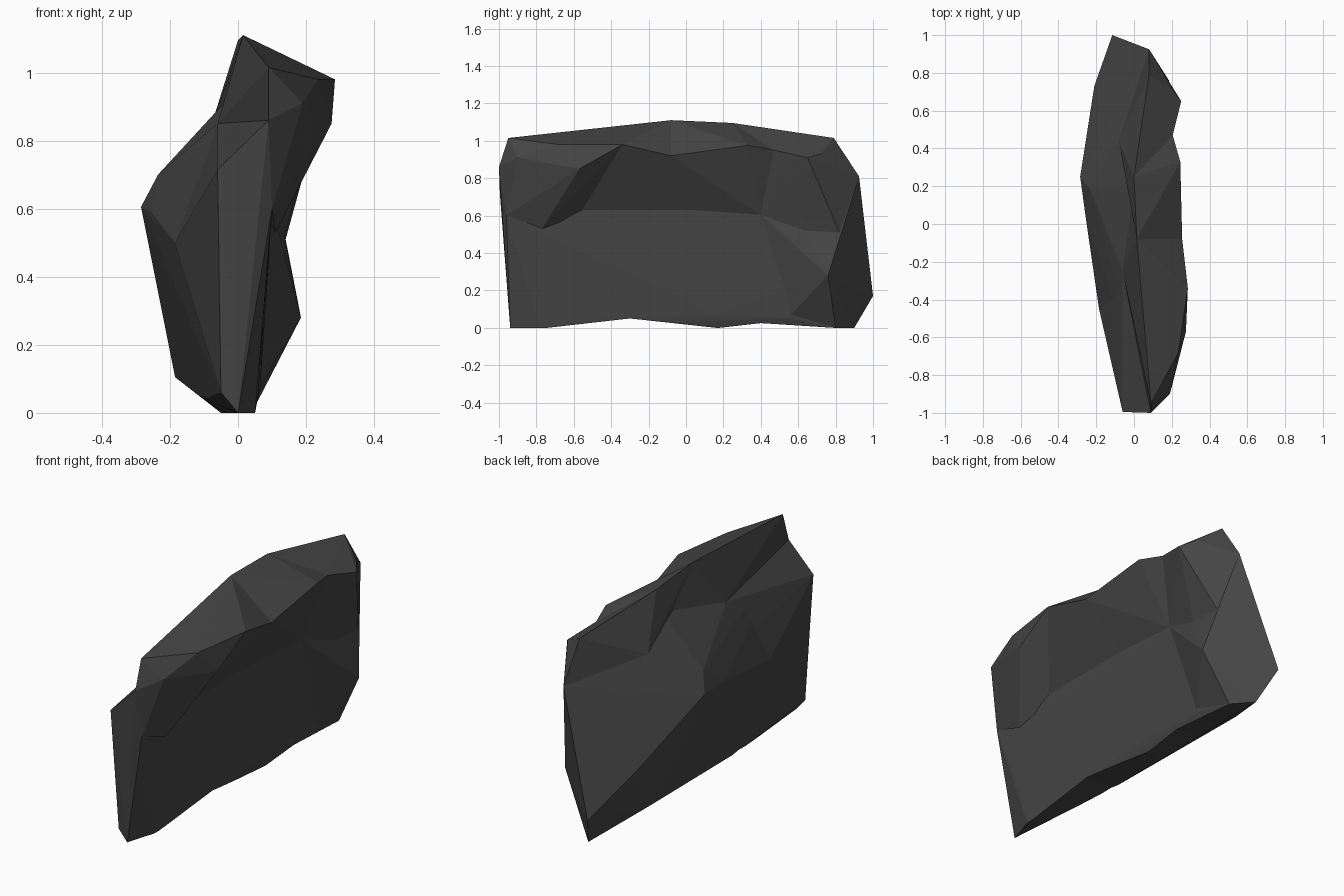
import bpy
import bmesh

cube = bpy.data.objects.get("Cube")
if cube:
    bpy.data.objects.remove(cube, do_unlink=True)

stone = bpy.data.materials.new("dark_grey_stone")
stone.use_nodes = True
colour = (.06, .06, .06, 1)
stone.diffuse_color = colour
shader = next(n for n in stone.node_tree.nodes if n.type == 'BSDF_PRINCIPLED')
shader.inputs["Base Color"].default_value = colour


def chunk(name, points):
    """Make one faceted stone chunk as the hull of its corners."""
    bm = bmesh.new()
    for point in points:
        bm.verts.new(point)
    result = bmesh.ops.convex_hull(bm, input=bm.verts[:])
    spare = [g for g in result["geom_interior"] if isinstance(g, bmesh.types.BMVert)]
    bmesh.ops.delete(bm, geom=spare, context='VERTS')
    bmesh.ops.recalc_face_normals(bm, faces=bm.faces[:])
    mesh = bpy.data.meshes.new(name)
    bm.to_mesh(mesh)
    bm.free()
    mesh.materials.append(stone)
    obj = bpy.data.objects.new(name, mesh)
    bpy.context.scene.collection.objects.link(obj)
    return obj


def combine(base, other, operation='UNION'):
    """Fuse another chunk into the base, or carve it away, then discard it."""
    mod = base.modifiers.new("combine", 'BOOLEAN')
    mod.operation = operation
    mod.solver = 'EXACT'
    mod.object = other
    graph = bpy.context.evaluated_depsgraph_get()
    result = bpy.data.meshes.new_from_object(base.evaluated_get(graph))
    base.modifiers.clear()
    base.data = result
    bpy.data.objects.remove(other, do_unlink=True)


# Corners shared by neighbouring chunks
groove_tip, groove_front = (.1, -.96, .6), (.085, -.57, .605)
groove_mid, groove_back = (.085, .03, .605), (.1, .4, .605)
shelf_front, shelf_mid, shelf_back = (-.06, -.25, .85), (0, .2, .955), (-.08, .44, .84)
front_top, back_top = (.09, -1, .86), (.08, .925, .81)
peak_front, peak, peak_mid, peak_back = (
    (.09, -.95, 1.015), (.015, -.08, 1.11), (0, .25, 1.095), (.08, .79, 1.015))
flank_front, flank_step = (-.185, -.45, .5), (-.17, -.03, .63)
lip_front, lip_dip, lip_back = (.285, -.34, .98), (.255, -.08, .92), (.205, .47, .95)
toe, toe_left = (0, -.94, 0), (-.05, -.94, .06)
heel, heel_left, tail = (.04, .8, 0), (-.05, .9, 0), (-.115, 1, .17)
hip_front, hip_back, waist = (.135, .63, .52), (.14, .82, .51), (.075, .53, .2)

# Main slab with the bulging flank
slab = chunk("rock_slab", [
    groove_tip, groove_front, groove_mid, groove_back,
    shelf_front, shelf_mid, shelf_back, front_top, back_top,
    flank_front, flank_step, (-.235, .19, .7), (-.285, .25, .605),
    (-.255, .03, .59), (-.21, .73, .35), (-.185, .58, .105), (-.15, .36, .08),
    (-.1, -.3, .04), toe, toe_left, heel, heel_left, tail, waist,
    (.05, -.78, 0), (.075, -.84, .28),
    (.06, -.42, .06), (.065, .15, .07), (.06, .55, .05), (-.02, .17, 0),
])

parts = [
    # Front end of the flank
    chunk("front_flank", [
        (-.06, -.995, .715), flank_front, flank_step, shelf_front, toe, toe_left,
        front_top, groove_tip, (-.1, -.3, .04),
    ]),
    # Overhanging crest in four blocks
    chunk("front_crest", [
        front_top, peak_front, peak, shelf_front, groove_tip, groove_front,
        (.19, -.9, .91), (.235, -.68, .98), (.275, -.57, .85), lip_front,
        (.11, -.77, .53), (.125, -.62, .64),
    ]),
    chunk("middle_front_crest", [
        peak, shelf_front, shelf_mid, lip_front, lip_dip, groove_front, groove_mid,
    ]),
    chunk("middle_back_crest", [
        peak, peak_mid, shelf_mid, shelf_back, lip_dip, lip_back,
        (.245, .33, .975), groove_mid, groove_back,
    ]),
    chunk("back_crest", [
        peak_mid, peak_back, back_top, shelf_mid, shelf_back, lip_back,
        (.25, .65, .91), (.2, .72, .93), groove_back, hip_front, hip_back,
    ]),
    # Swelling at the back lower corner
    chunk("shoulder", [
        back_top, tail, heel, heel_left, hip_front, hip_back, (.185, .76, .28),
        waist, (.055, .55, .06), (-.06, .5, .2), (-.06, .5, .6), groove_back,
    ]),
]
for part in parts:
    combine(slab, part)

# Shallow hollows under the base
for start, middle, end, height in ((-.74, -.3, .16, .05), (.18, .4, .79, .025)):
    hollow = chunk("hollow", [
        (x, y, z) for x in (-.4, .4)
        for y, z in ((start, 0), (middle, height), (end, 0), (middle, -.2))
    ])
    combine(slab, hollow, 'DIFFERENCE')

for face in slab.data.polygons:
    face.use_smooth = False
